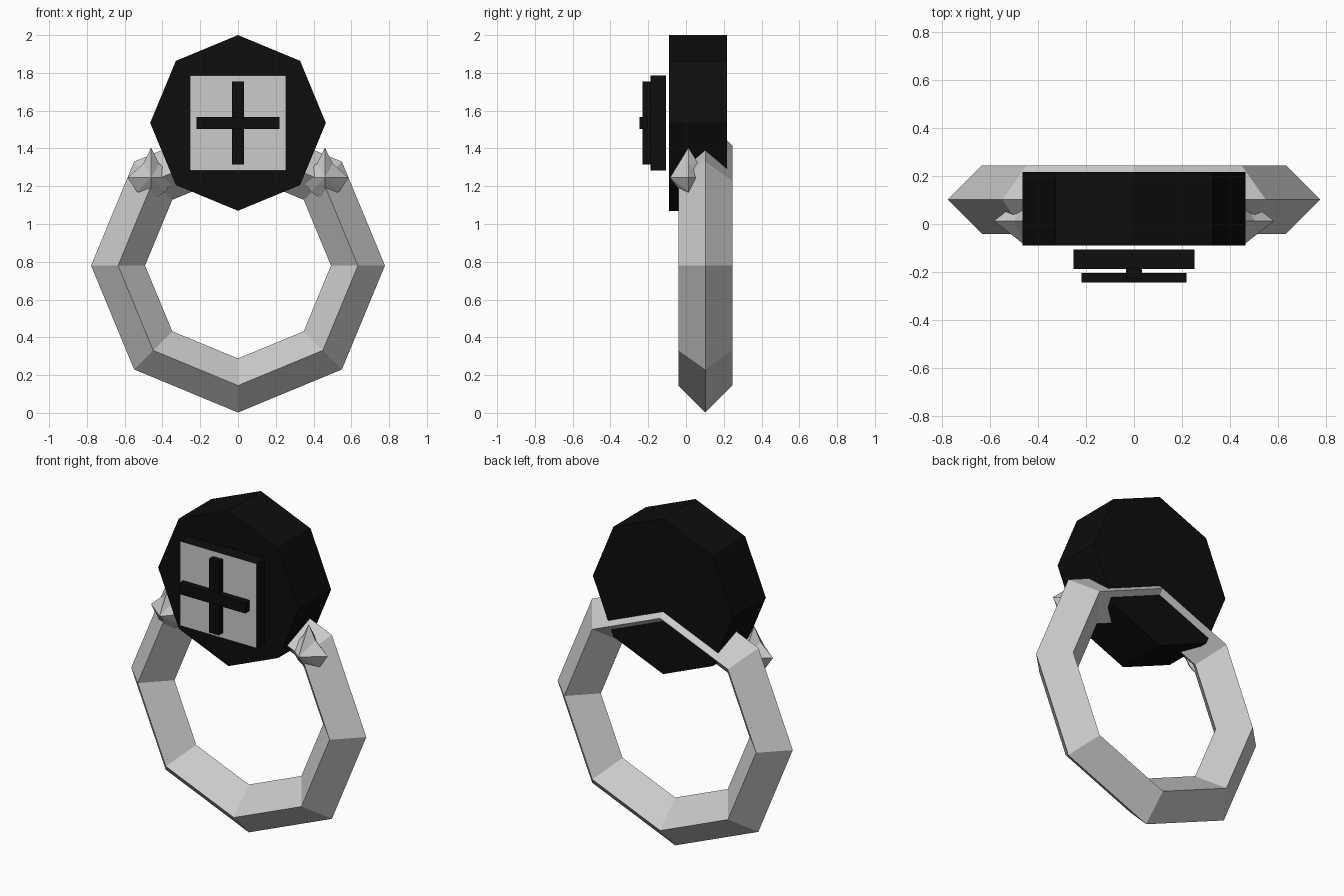
import bpy, bmesh
from math import pi, sin, cos
from mathutils import Matrix

if "Cube" in bpy.data.objects:
    bpy.data.objects.remove(bpy.data.objects["Cube"])

black = bpy.data.materials.new("black")
black.diffuse_color = (0.004, 0.004, 0.004, 1)
black.use_nodes = True
black.node_tree.nodes["Principled BSDF"].inputs["Base Color"].default_value = black.diffuse_color
grey = bpy.data.materials.new("grey")
grey.diffuse_color = (0.8, 0.8, 0.8, 1)
grey.use_nodes = True
grey.node_tree.nodes["Principled BSDF"].inputs["Base Color"].default_value = grey.diffuse_color


def make(name, bm, *mats):
    bmesh.ops.recalc_face_normals(bm, faces=bm.faces)
    me = bpy.data.meshes.new(name)
    bm.to_mesh(me)
    bm.free()
    for m in mats:
        me.materials.append(m)
    ob = bpy.data.objects.new(name, me)
    bpy.context.collection.objects.link(ob)
    return ob


def box(name, x, y, z, front=None):
    """Black box from ranges, optionally with another material on its front."""
    bm = bmesh.new()
    bmesh.ops.create_cube(bm, size=1)
    for v in bm.verts:
        v.co = [(a + b) / 2 + c * (b - a) for (a, b), c in zip((x, y, z), v.co)]
    bm.normal_update()
    if front:
        for f in bm.faces:
            f.material_index = int(f.normal.y < -0.5)
    return make(name, bm, black, *([front] if front else []))


# Band: eight-sided ring with a diamond section
bpy.ops.mesh.primitive_torus_add(major_segments=8, minor_segments=4,
                                 major_radius=0.635, minor_radius=0.143,
                                 location=(0, 0.102, 0.78), rotation=(pi / 2, 0, 0))
bpy.context.object.name = "band"

# Head: octagonal slab with a corner at the top
bm = bmesh.new()
bmesh.ops.create_cone(bm, cap_ends=True, segments=8, radius1=0.465, radius2=0.465,
                      depth=0.307, matrix=Matrix.Translation((0, 0.063, 1.535))
                      @ Matrix.Rotation(pi / 2, 4, 'X'))
# Make sure a corner (not a flat) points straight up
if max(v.co.z for v in bm.verts) < 1.99:
    bmesh.ops.rotate(bm, verts=bm.verts, cent=(0, 0, 1.535),
                     matrix=Matrix.Rotation(pi / 8, 3, 'Y'))
make("head", bm, black)

# Square plate with a pale front, and the two raised bars on it
box("plate", (-0.253, 0.253), (-0.188, -0.106), (1.282, 1.787), grey)
box("upright_bar", (-0.033, 0.033), (-0.229, -0.18), (1.315, 1.755))
box("cross_bar", (-0.22, 0.22), (-0.245, -0.205), (1.502, 1.567))

# Prongs: faceted star studs either side of the head
for side, label in ((1, "right"), (-1, "left")):
    bm = bmesh.new()
    tip = bm.verts.new((side * 0.46, -0.085, 1.245))
    back = bm.verts.new((side * 0.46, 0.11, 1.245))
    rim = []
    for i in range(8):
        a = i * pi / 4
        rx, rz = (0.125, 0.16 if i == 2 else 0.125) if i % 2 == 0 else (0.105, 0.105)
        if i in (1, 3):
            rx = 0.06
        rim.append(bm.verts.new((side * (0.46 + rx * cos(a)), 0.013, 1.245 + rz * sin(a))))
    for i in range(8):
        for apex in (tip, back):
            bm.faces.new((apex, rim[i], rim[(i + 1) % 8]))
    make(label + "_prong", bm)
